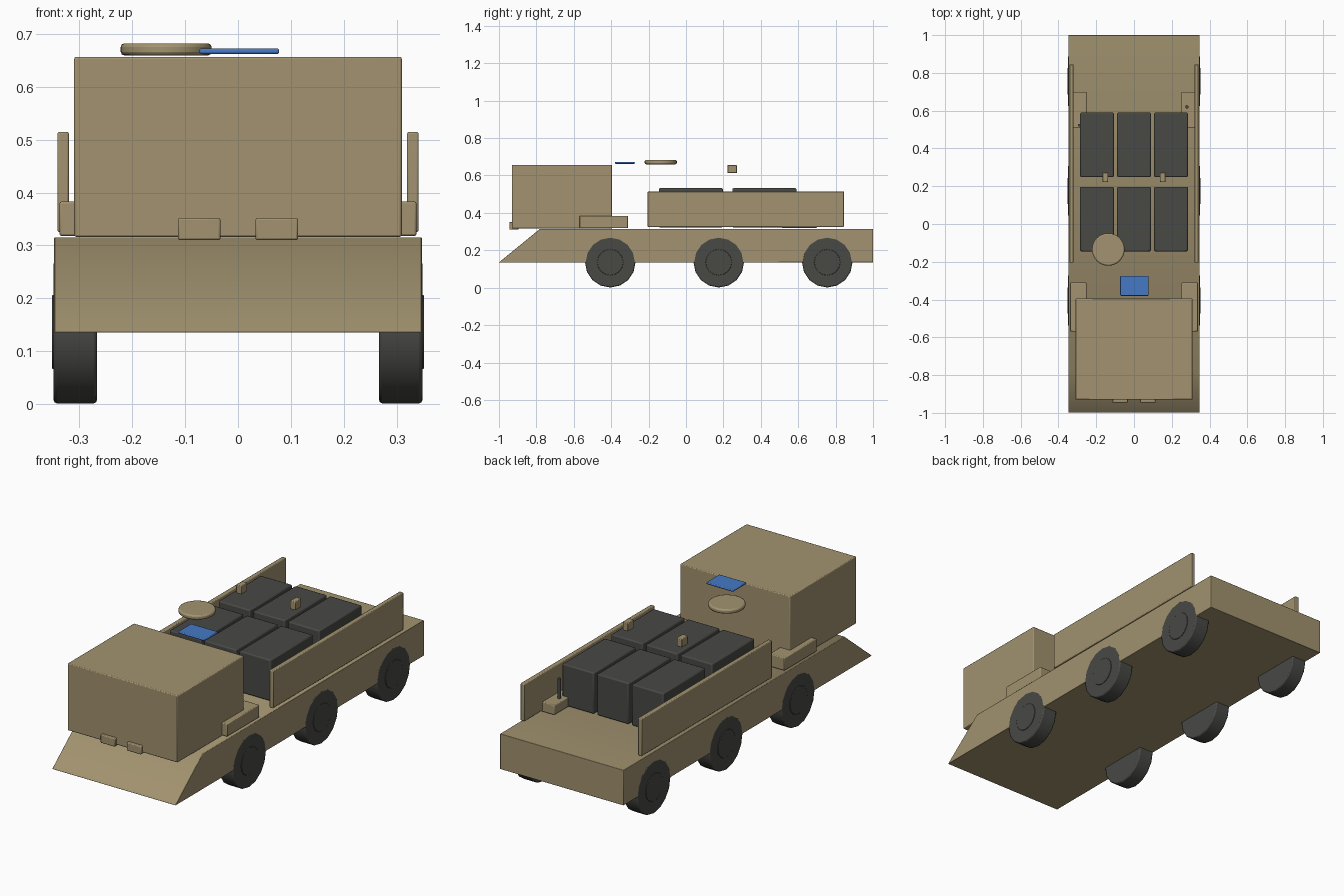
import bpy
import bmesh
from math import pi, radians
from mathutils import Matrix

if "Cube" in bpy.data.objects:
    bpy.data.objects.remove(bpy.data.objects["Cube"], do_unlink=True)


def material(name, rgb):
    m = bpy.data.materials.new(name)
    m.use_nodes = True
    m.diffuse_color = (*rgb, 1)
    bsdf = next(n for n in m.node_tree.nodes if n.type == "BSDF_PRINCIPLED")
    bsdf.inputs["Base Color"].default_value = (*rgb, 1)
    return m


TAN = material("desert tan", (0.36, 0.29, 0.16))
DARK = material("dark grey", (0.065, 0.067, 0.06))
BLUE = material("panel blue", (0.06, 0.19, 0.56))


def finish(name, bm, mat, bevel):
    bmesh.ops.recalc_face_normals(bm, faces=bm.faces)
    mesh = bpy.data.meshes.new(name)
    bm.to_mesh(mesh)
    bm.free()
    mesh.materials.append(mat)
    ob = bpy.data.objects.new(name, mesh)
    bpy.context.collection.objects.link(ob)
    if bevel:
        mod = ob.modifiers.new("rounded edges", "BEVEL")
        mod.width = bevel
        mod.segments = 2
        mod.limit_method = "ANGLE"
        mod.angle_limit = radians(40)
    bpy.ops.object.select_all(action="DESELECT")
    ob.select_set(True)
    bpy.context.view_layer.objects.active = ob
    bpy.ops.object.shade_smooth_by_angle(angle=radians(46))
    return ob


def box(name, x, y, z, mat=TAN, bevel=0.004):
    """Box from (low, high) ranges on each axis."""
    bm = bmesh.new()
    bmesh.ops.create_cube(bm, size=1)
    for v in bm.verts:
        v.co = [r[0] if c < 0 else r[1] for c, r in zip(v.co, (x, y, z))]
    return finish(name, bm, mat, bevel)


def cylinder(name, centre, radius, depth, mat, axis="Z", sides=24, bevel=0.0):
    bm = bmesh.new()
    turn = Matrix.Rotation(pi / 2, 4, "Y") if axis == "X" else Matrix()
    bmesh.ops.create_cone(bm, cap_ends=True, segments=sides, radius1=radius,
                          radius2=radius, depth=depth,
                          matrix=Matrix.Translation(centre) @ turn)
    return finish(name, bm, mat, bevel)


# Hull: side profile with a sloped nose, extruded across
bm = bmesh.new()
profile = [(-1, 0.135), (1, 0.135), (1, 0.315), (-0.78, 0.315)]
face = bm.faces.new([bm.verts.new((-0.348, y, z)) for y, z in profile])
side = bmesh.ops.extrude_face_region(bm, geom=[face])["geom"]
bmesh.ops.translate(bm, vec=(0.696, 0, 0),
                    verts=[g for g in side if isinstance(g, bmesh.types.BMVert)])
finish("hull", bm, TAN, 0.002)

# Cab
box("cab", (-0.31, 0.31), (-0.93, -0.395), (0.316, 0.657))

for s, label in ((1, "left"), (-1, "right")):
    def across(a, b):
        return tuple(sorted((s * a, s * b)))

    # Side walls and deck boxes
    box("side_wall_" + label, across(0.32, 0.342), (-0.205, 0.845), (0.325, 0.515))
    box("front_deck_box_" + label, across(0.252, 0.338), (-0.57, -0.31), (0.318, 0.383))
    box("rear_deck_box_" + label, across(0.252, 0.334), (0.51, 0.70), (0.32, 0.37))

    # Nose blocks and raised clamps
    box("nose_block_" + label, across(0.033, 0.114), (-0.945, -0.895), (0.31, 0.352))
    box("clamp_" + label, across(0.137, 0.167), (0.222, 0.272), (0.613, 0.656), bevel=0.003)

    # Wheels with raised hubs
    for y, place in ((-0.405, "front"), (0.175, "middle"), (0.755, "rear")):
        tag = place + "_" + label
        cylinder("wheel_" + tag, (s * 0.308, y, 0.136), 0.135, 0.082, DARK,
                 "X", 16, 0.006)
        cylinder("hub_" + tag, (s * 0.331, y, 0.136), 0.07, 0.042, DARK,
                 "X", 16, 0.002)

# Cargo crates: two rows of three
for row, y in enumerate((-0.145, 0.248)):
    for col in (-1, 0, 1):
        x = col * 0.196
        box(f"crate_{row}_{col + 1}", (x - 0.089, x + 0.089), (y, y + 0.342),
            (0.322, 0.532), DARK, 0.006)

# Antennas
cylinder("antenna_left", (0.28, 0.62, 0.415), 0.009, 0.11, DARK, sides=10)
cylinder("antenna_right", (-0.29, 0.522, 0.415), 0.007, 0.11, DARK, sides=10)

# Dish and blue panel
cylinder("dish", (-0.136, -0.135, 0.671), 0.086, 0.023, TAN, sides=32, bevel=0.007)
box("blue_panel", (-0.073, 0.078), (-0.38, -0.274), (0.662, 0.673), BLUE)
